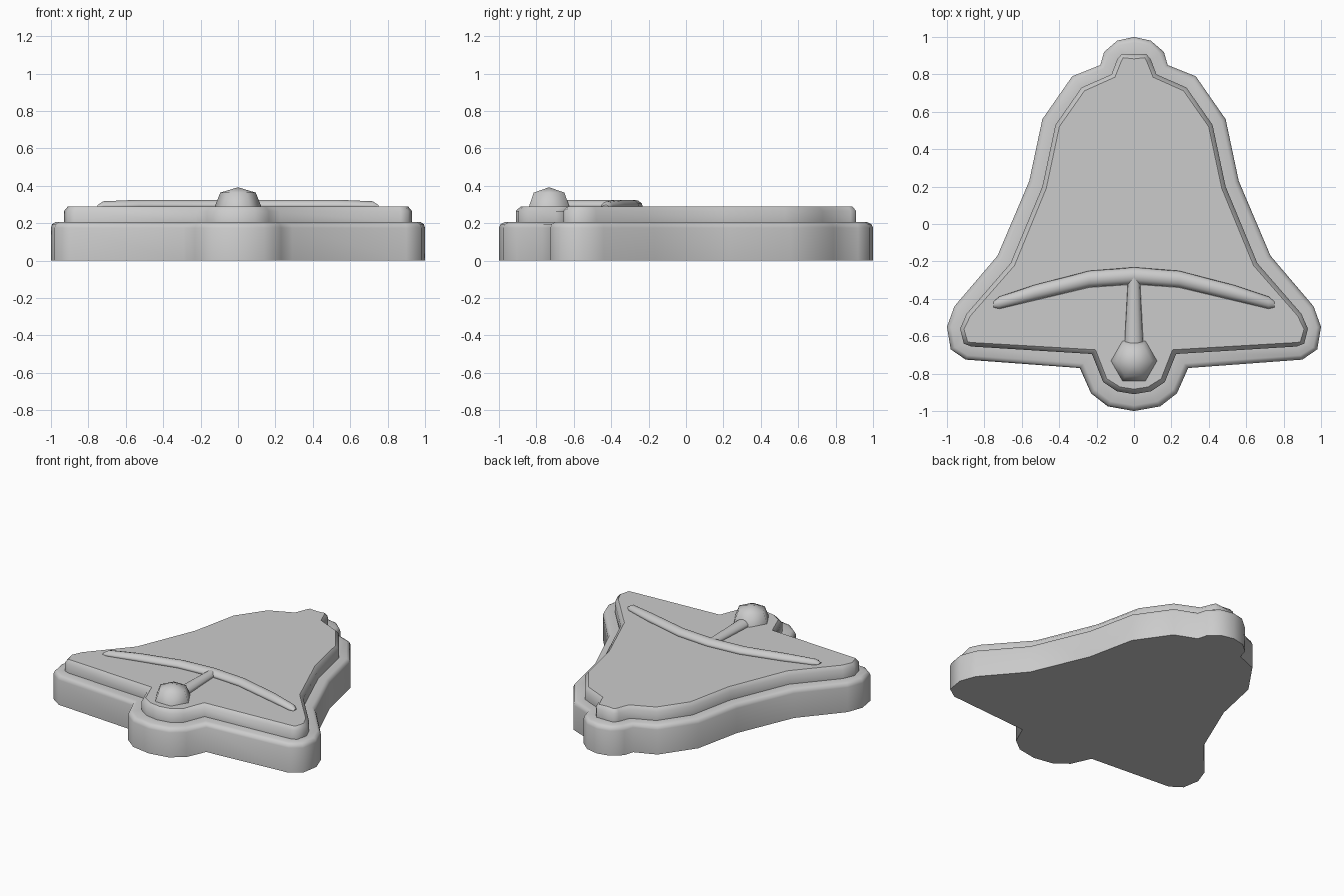
import bpy
import bmesh
import math

cube = bpy.data.objects.get("Cube")
if cube:
    bpy.data.objects.remove(cube, do_unlink=True)

grey = bpy.data.materials.new("plain grey")
grey.use_nodes = True
grey.diffuse_color = (0.6, 0.6, 0.6, 1)
grey.node_tree.nodes["Principled BSDF"].inputs["Base Color"].default_value = (0.6, 0.6, 0.6, 1)


def loft(name, rings, closed=True, sharp_caps=True):
    """Skin a row of matching rings, cap both ends and shade the walls smooth."""
    bm = bmesh.new()
    rows = [[bm.verts.new(p) for p in ring] for ring in rings]
    n = len(rows[0])
    for a, b in zip(rows, rows[1:]):
        for i in range(n if closed else n - 1):
            j = (i + 1) % n
            bm.faces.new((a[i], a[j], b[j], b[i])).smooth = True
    for row in (rows[0], rows[-1]):
        cap = bm.faces.new(row)
        cap.smooth = False
        if sharp_caps:
            for e in cap.edges:
                e.smooth = False
    bmesh.ops.recalc_face_normals(bm, faces=bm.faces)
    mesh = bpy.data.meshes.new(name)
    bm.to_mesh(mesh)
    bm.free()
    mesh.materials.append(grey)
    obj = bpy.data.objects.new(name, mesh)
    bpy.context.collection.objects.link(obj)
    return obj


def mirrored(half):
    """Complete a half outline whose first and last points lie on the axis."""
    return half + [(-x, y) for x, y in half[-2:0:-1]]


# Matching half outlines of the base and of the raised plate
outer = mirrored([(0, 1), (.09, .98), (.16, .92), (.18, .85), (.33, .79), (.49, .56),
                  (.56, .23), (.73, -.17), (.96, -.44), (1, -.55), (.98, -.67),
                  (.9, -.725), (.29, -.77), (.23, -.905), (.14, -.975), (0, -1)])
inner = mirrored([(0, .91), (.065, .91), (.09, .88), (.12, .8), (.28, .73), (.42, .53),
                  (.49, .2), (.66, -.21), (.895, -.48), (.93, -.56), (.91, -.64),
                  (.87, -.655), (.225, -.695), (.165, -.845), (.09, -.895), (0, -.91)])


def ring(t, z):
    """Outline blended from the base (0) towards and past the plate (1)."""
    return [(a + (c - a) * t, b + (d - b) * t, z) for (a, b), (c, d) in zip(outer, inner)]


# Base slab with rounded shoulder, then the raised plate with a chamfer
loft("bell_base", [ring(0, 0), ring(0, .175), ring(.1, .195), ring(.33, .205), ring(1.1, .205)])
loft("bell_plate", [ring(1, .2), ring(1, .265), ring(1.3, .29)])


# Raised mouldings: half-round sections swept along a path
PLATE = .285


def moulding(name, stations, across):
    """stations hold x, y, half width and height; across is the width direction."""
    rings = []
    for x, y, w, h in stations:
        section = []
        for i in range(7):
            a = math.pi * i / 6
            s = w * math.cos(a)
            section.append((x + across[0] * s, y + across[1] * s, PLATE + h * math.sin(a)))
        rings.append(section)
    return loft(name, rings, sharp_caps=False)


right_half = [(-.75, -.43, .018, .012), (-.72, -.421, .034, .032), (-.53, -.367, .043, .04),
              (-.24, -.295, .046, .04)]
left_half = [(-x, y, w, h) for x, y, w, h in reversed(right_half)]
moulding("lip_band", right_half + [(0, -.277, .047, .04)] + left_half, (0, 1))
moulding("clapper_stem", [(0, -.27, .032, .038), (0, -.68, .054, .04)], (1, 0))

# Clapper ball: six-sided dome
bm = bmesh.new()
rows = []
for r, z in ((.125, .28), (.122, .295), (.095, .363)):
    rows.append([bm.verts.new((r * math.cos(math.tau * i / 6),
                               -.732 + r * math.sin(math.tau * i / 6), z)) for i in range(6)])
tip = bm.verts.new((0, -.732, .392))
for i in range(6):
    j = (i + 1) % 6
    for a, b in zip(rows, rows[1:]):
        bm.faces.new((a[i], a[j], b[j], b[i])).smooth = True
    bm.faces.new((rows[-1][i], rows[-1][j], tip)).smooth = True
bm.faces.new(rows[0])
bmesh.ops.recalc_face_normals(bm, faces=bm.faces)
mesh = bpy.data.meshes.new("clapper_ball")
bm.to_mesh(mesh)
bm.free()
mesh.materials.append(grey)
bpy.context.collection.objects.link(bpy.data.objects.new("clapper_ball", mesh))
